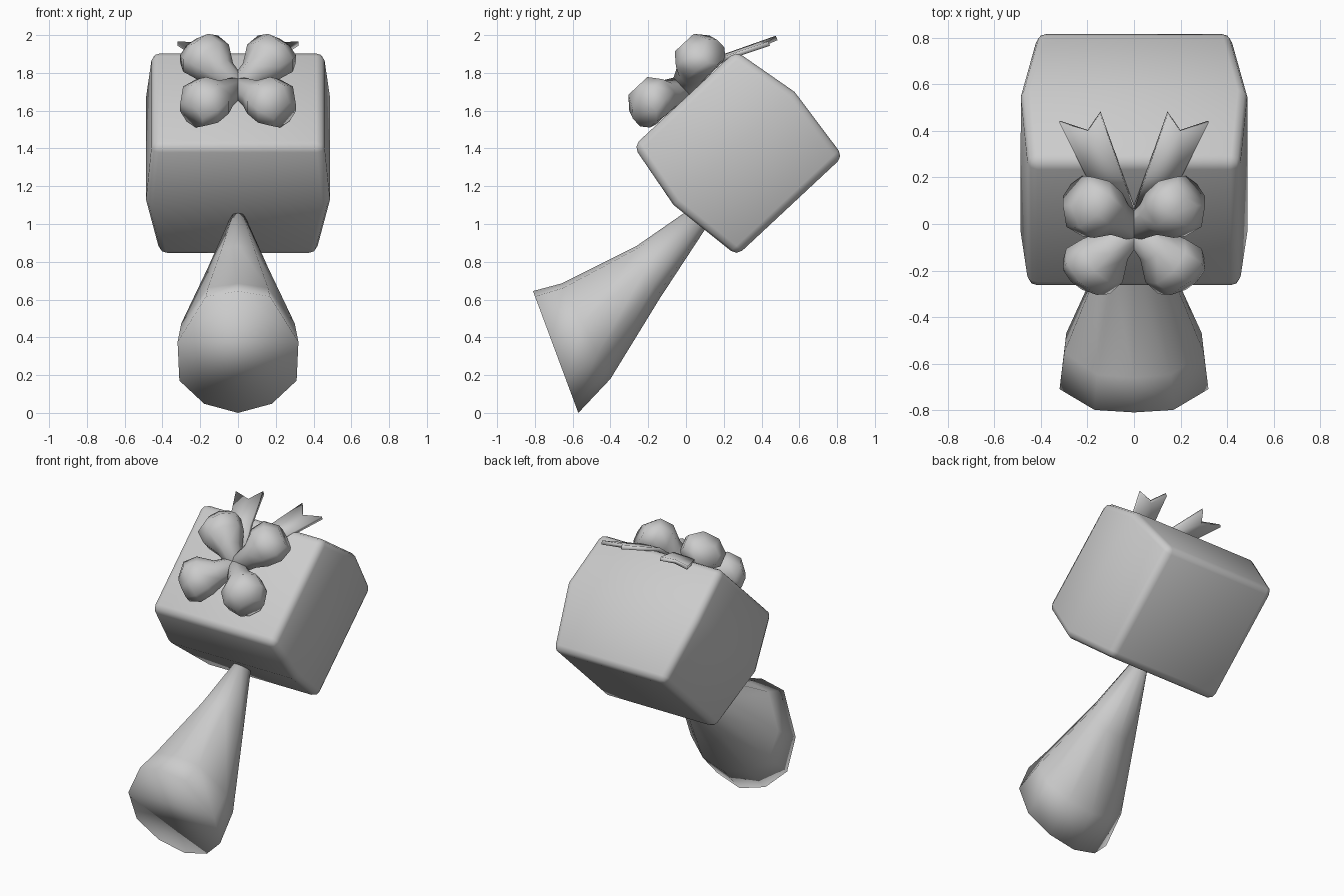
import bpy, bmesh, math
from mathutils import Vector

if "Cube" in bpy.data.objects:
    bpy.data.objects.remove(bpy.data.objects["Cube"])

# Tilted frame of the box: u runs up its front-top face, w is that face's normal
C, S = 0.731, 0.682
def tilt(x, u, w):
    return Vector((x, u * C - w * S, u * S + w * C))

def finish(bm, name, angle):
    bmesh.ops.recalc_face_normals(bm, faces=bm.faces)
    me = bpy.data.meshes.new(name)
    bm.to_mesh(me)
    bm.free()
    ob = bpy.data.objects.new(name, me)
    bpy.context.collection.objects.link(ob)
    bpy.ops.object.select_all(action='DESELECT')
    ob.select_set(True)
    bpy.context.view_layer.objects.active = ob
    bpy.ops.object.shade_smooth_by_angle(angle=math.radians(angle))
    return ob

def loft(rings):
    """Closed skin through rings that have equal point counts."""
    bm = bmesh.new()
    vs = [[bm.verts.new(p) for p in r] for r in rings]
    n = len(vs[0])
    for a, b in zip(vs, vs[1:]):
        for i in range(n):
            j = (i + 1) % n
            bm.faces.new((a[i], a[j], b[j], b[i]))
    bm.faces.new(vs[0])
    bm.faces.new(vs[-1])
    bmesh.ops.recalc_face_normals(bm, faces=bm.faces)
    return bm

# Box: three rectangular sections, bulging in the middle, rounded edges
sections = [(0.415, 0.765, 1.535, 0.425), (0.487, 0.703, 1.58, 0.85), (0.455, 0.76, 1.50, 1.222)]
bm = loft([[tilt(-x, u0, w), tilt(x, u0, w), tilt(x, u1, w), tilt(-x, u1, w)]
           for x, u0, u1, w in sections])
edges = [e for e in bm.edges if e.calc_face_angle() > math.radians(40)]
bmesh.ops.bevel(bm, geom=edges, offset=0.04, segments=2, profile=0.5, affect='EDGES')
finish(bm, "box", 75)

# Flared stem: ten-sided outline scaled between a lower and an upper (y, z) point
half = [(0, -1), (0.56, -0.85), (0.97, -0.47), (1, 0.165), (0.53, 0.91), (0, 1)]
outline = half + [(-x, t) for x, t in half[-2:0:-1]]
stem = [((-0.57, 0.0), (-0.81, 0.645), 0.32), ((-0.40, 0.18), (-0.66, 0.685), 0.30),
        ((-0.14, 0.604), (-0.26, 0.885), 0.16), ((0.10, 0.97), (0.0, 1.065), 0.045)]
rings = []
for lo, hi, wid in stem:
    lo, hi = Vector((0, *lo)), Vector((0, *hi))
    rings.append([lo.lerp(hi, (t + 1) / 2) + Vector((x * wid, 0, 0)) for x, t in outline])
finish(loft(rings), "flared_stem", 180)

# Bow loops: four puffy lobes; sections are distance, half width, bottom, top
BU, BW = 1.163, 1.215
lobe = [(0.0, 0.05, 0.0, 0.12), (0.11, 0.075, 0.0, 0.16), (0.19, 0.125, 0.01, 0.225),
        (0.28, 0.135, 0.01, 0.225), (0.35, 0.085, 0.02, 0.155)]
for k in range(4):
    a = math.radians(45 + 90 * k)
    ca, sa = math.cos(a), math.sin(a)
    rings = []
    for d, hw, b, t in lobe:
        ring = []
        for i in range(8):
            g = math.tau * (i + 0.5) / 8
            s = hw * math.cos(g) * 1.05
            h = (b + t) / 2 + (t - b) / 2 * math.sin(g) * 1.08
            ring.append(tilt(ca * d - sa * s, BU + sa * d + ca * s, BW + h))
        rings.append(ring)
    finish(loft(rings), f"bow_loop_{k + 1}", 75)

# Ribbon tails with a notched end, mirrored left and right
tail = [(0, 0.07, 1.77), (0.20, 0.20, 1.875), (0.05, 0.21, 1.89),
        (0.32, 0.44, 1.955), (0.20, 0.40, 1.95), (0.145, 0.48, 1.985)]
for side, name in ((1, "ribbon_tail_right"), (-1, "ribbon_tail_left")):
    bm = bmesh.new()
    v = [bm.verts.new((side * x, y, z)) for x, y, z in tail]
    for f in ((0, 1, 2), (1, 3, 4), (1, 4, 2), (2, 4, 5)):
        bm.faces.new([v[i] for i in f])
    ob = finish(bm, name, 40)
    mod = ob.modifiers.new("thickness", 'SOLIDIFY')
    mod.thickness = 0.025
    mod.offset = 0
